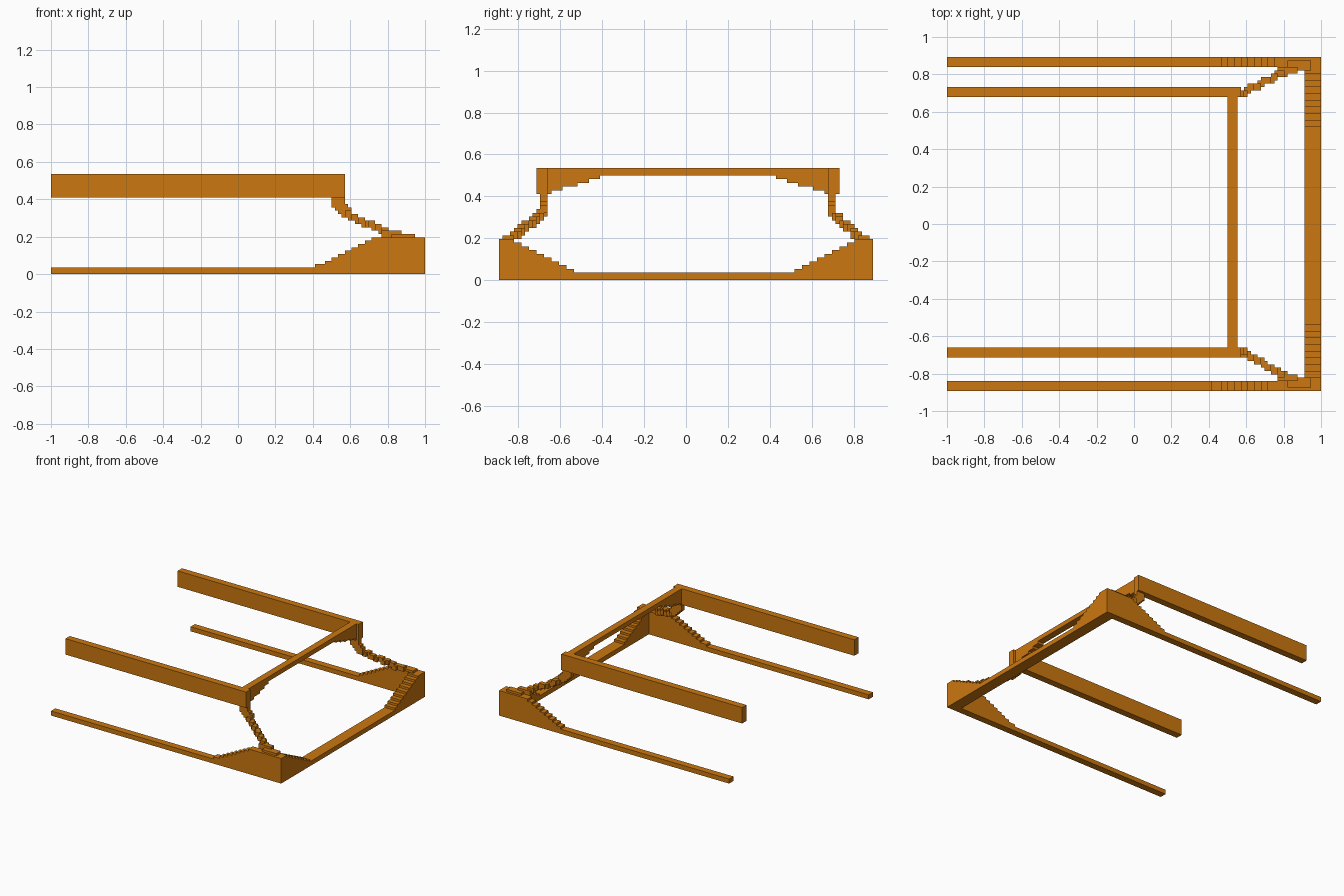
import bpy, bmesh, math

if "Cube" in bpy.data.objects:
    bpy.data.objects.remove(bpy.data.objects["Cube"])

V = 1 / 56                      # size of one block
X0, Y0 = 56, 50                 # block index at the centre

mat = bpy.data.materials.new("orange")
mat.diffuse_color = (0.60, 0.185, 0.005, 1)
mat.use_nodes = True
mat.node_tree.nodes["Principled BSDF"].inputs["Base Color"].default_value = mat.diffuse_color


def box(cells, x, y, z):
    """Fill a box of blocks, ranges are (start, end)."""
    for i in range(*x):
        for j in range(*y):
            for k in range(*z):
                cells.add((i, j, k))


def build(name, cells):
    """Skin a set of blocks with outer faces only and merge flat areas."""
    bm = bmesh.new()
    verts = {}

    def vert(p):
        if p not in verts:
            verts[p] = bm.verts.new(((p[0] - X0) * V, (p[1] - Y0) * V, p[2] * V))
        return verts[p]

    for c in cells:
        for a in range(3):
            b, d = (a + 1) % 3, (a + 2) % 3
            for s in (0, 1):
                n = list(c)
                n[a] += 1 if s else -1
                if tuple(n) in cells:
                    continue
                quad = []
                for u, w in ((0, 0), (1, 0), (1, 1), (0, 1)):
                    p = list(c)
                    p[a] += s
                    p[b] += u
                    p[d] += w
                    quad.append(vert(tuple(p)))
                bm.faces.new(quad if s else quad[::-1])
    bmesh.ops.dissolve_limit(bm, angle_limit=math.radians(1),
                             verts=bm.verts[:], edges=bm.edges[:])
    me = bpy.data.meshes.new(name)
    bm.to_mesh(me)
    bm.free()
    me.materials.append(mat)
    bpy.context.collection.objects.link(bpy.data.objects.new(name, me))


# Lower frame: two side rails, front beam and stepped corner braces
lower = set()
for y, start in (((0, 3), 79), ((97, 100), 82)):
    box(lower, (0, 112), y, (0, 2))
    box(lower, (start, 112), y, (0, 3))
    for n in range(8):
        box(lower, (82 + 2 * n + (2 if start == 82 else 0), 112), y, (0, 4 + n))
box(lower, (107, 112), (0, 100), (0, 2))
for n in range(9):
    box(lower, (107, 112), (0, 20 - 2 * n), (0, 3 + n))
    box(lower, (107, 112), (79 + 2 * n, 100), (0, 3 + n))
build("lower_frame", lower)

# Upper frame: two deep rails, cross beam and stepped braces under it
upper = set()
for y in ((10, 13), (88, 91)):
    box(upper, (0, 88), y, (23, 30))
box(upper, (84, 87), (10, 91), (28, 30))
for end, bottom in ((14, 23), (17, 24), (21, 25), (24, 26), (27, 27)):
    box(upper, (84, 87), (13, end), (bottom, 28))
    box(upper, (84, 87), (101 - end, 88), (bottom, 28))
build("upper_frame", upper)


# Stepped struts joining the upper corners to the lower corners
def strut(name, top_y, low_y, pad):
    cells = set()
    # short post under the upper rail
    box(cells, (84, 88), (top_y, top_y + 2), (20, 23))
    box(cells, (85, 89), (top_y, top_y + 2), (19, 21))
    box(cells, (86, 90), (top_y, top_y + 2), (18, 20))
    # diagonal run
    steps = 14
    for n in range(steps + 1):
        t = n / steps
        x = 87 + n
        y = round(top_y + (low_y - top_y) * t)
        z = round(17 - 6 * t)
        box(cells, (x, x + 2), (y, y + 2), (z, z + 2))
    # foot resting on the lower corner
    box(cells, (99, 105), (low_y, low_y + 2), (11, 13))
    box(cells, (102, 109), pad, (11, 12))
    build(name, cells)


strut("right_strut", 11, 3, (1, 4))
strut("left_strut", 88, 95, (96, 99))
